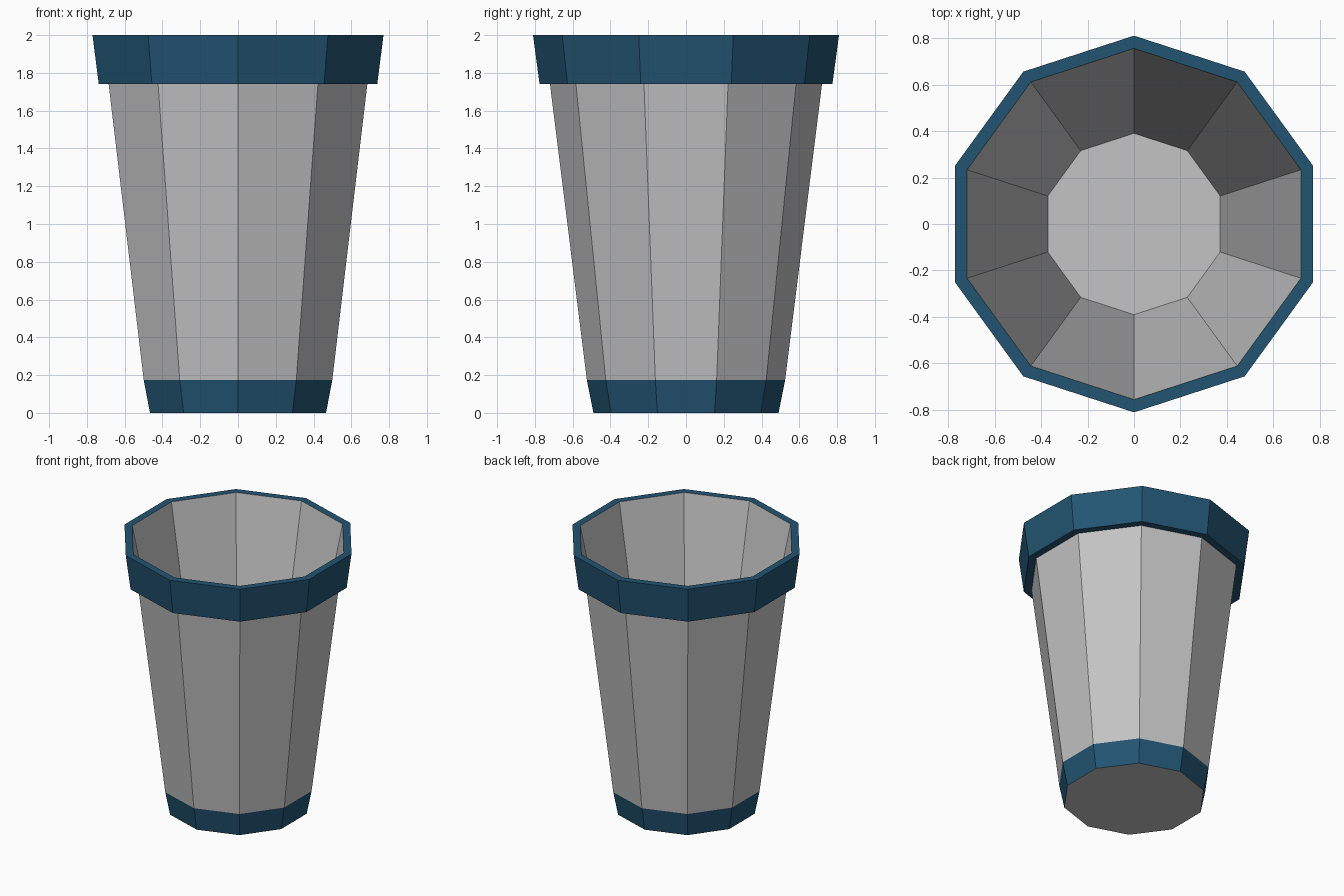
import bpy, bmesh, math

if "Cube" in bpy.data.objects:
    bpy.data.objects.remove(bpy.data.objects["Cube"])

SIDES = 10


def material(name, rgb):
    m = bpy.data.materials.new(name)
    m.diffuse_color = (*rgb, 1.0)
    m.use_nodes = True
    m.node_tree.nodes["Principled BSDF"].inputs["Base Color"].default_value = m.diffuse_color
    return m


grey = material("light_grey", (0.55, 0.55, 0.55))
blue = material("deep_blue", (0.016, 0.09, 0.17))


def lathe(name, profile, mat, closed=False, caps=()):
    """Revolve (radius, z) points into a ten-sided shell; caps lists rings to fill."""
    bm = bmesh.new()
    rings = []
    for r, z in profile:
        angles = [math.pi / 2 + i * math.tau / SIDES for i in range(SIDES)]
        rings.append([bm.verts.new((r * math.cos(a), r * math.sin(a), z)) for a in angles])
    pairs = list(zip(rings, rings[1:]))
    if closed:
        pairs.append((rings[-1], rings[0]))
    for low, high in pairs:
        for i in range(SIDES):
            j = (i + 1) % SIDES
            bm.faces.new((low[i], low[j], high[j], high[i]))
    for c, flip in caps:
        bm.faces.new(rings[c][::-1] if flip else rings[c])
    mesh = bpy.data.meshes.new(name)
    bm.to_mesh(mesh)
    bm.free()
    mesh.materials.append(mat)
    ob = bpy.data.objects.new(name, mesh)
    bpy.context.collection.objects.link(ob)
    return ob


# Cup: underside, outer wall, then inner wall down to the floor
cup = lathe("cup_body",
            [(0.49, 0.0), (0.525, 0.175), (0.72, 1.74), (0.755, 2.0), (0.39, 0.175)],
            grey, caps=[(0, True), (4, False)])

# Painted foot band: lowest ring of side faces
cup.data.materials.append(blue)
for f in cup.data.polygons:
    if f.center.z < 0.16 and abs(f.normal.z) < 0.9:
        f.material_index = 1

# Thick rim collar around the mouth
lathe("rim", [(0.72, 1.74), (0.775, 1.74), (0.81, 2.0), (0.755, 2.0)], blue)
